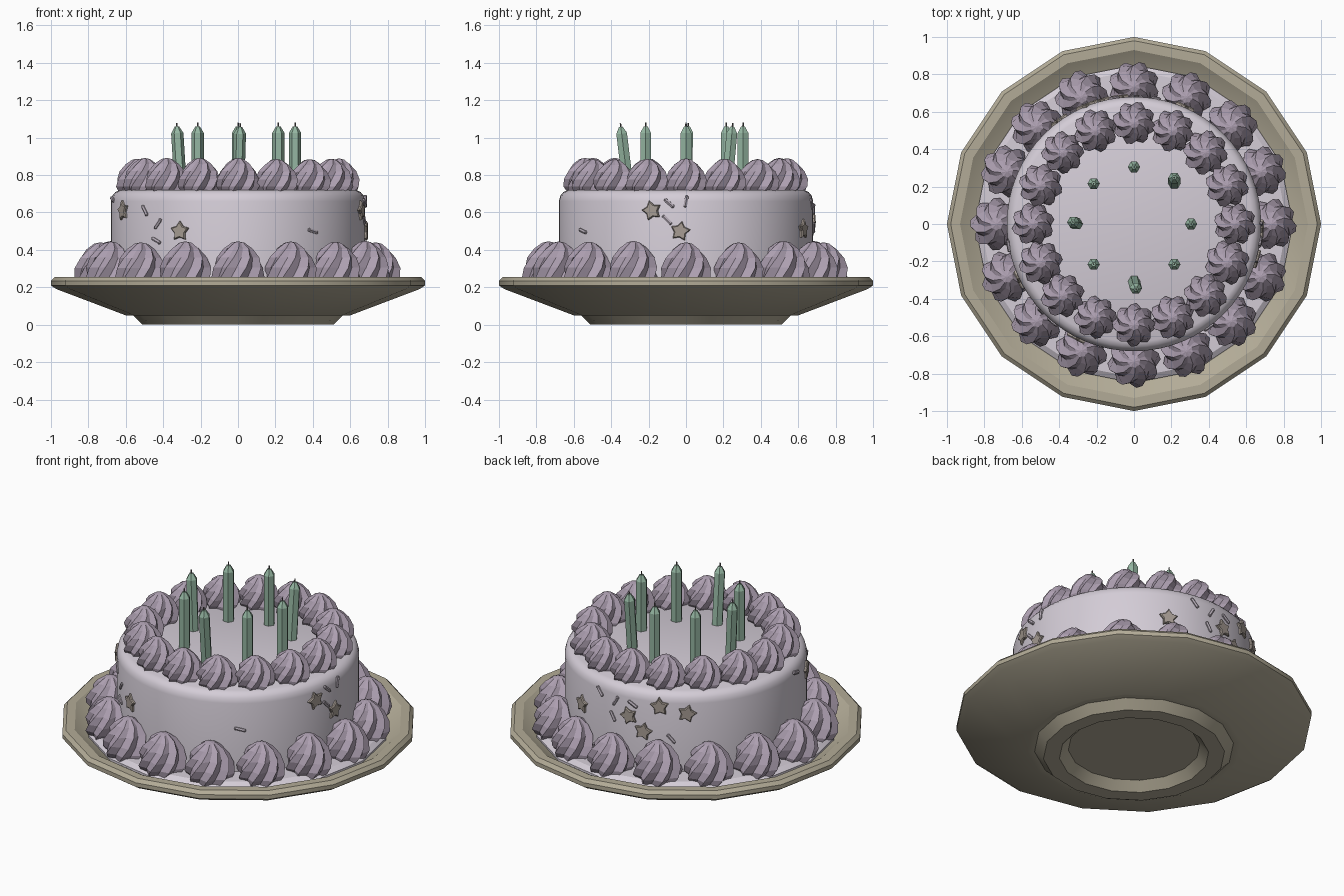
import bpy, bmesh, math, random
from math import cos, sin, pi, radians
from mathutils import Vector, Matrix

if "Cube" in bpy.data.objects:
    bpy.data.objects.remove(bpy.data.objects["Cube"])

random.seed(4)


def material(name, rgb):
    m = bpy.data.materials.new(name)
    m.diffuse_color = (*rgb, 1)
    m.use_nodes = True
    m.node_tree.nodes["Principled BSDF"].inputs["Base Color"].default_value = m.diffuse_color
    return m


ICING = material("pale_icing", (0.66, 0.61, 0.68))
CREAM = material("mauve_cream", (0.42, 0.35, 0.44))
PLATE = material("plate_olive", (0.45, 0.41, 0.31))
GREEN = material("candle_green", (0.30, 0.47, 0.36))
BROWN = material("star_brown", (0.38, 0.33, 0.29))
GREY = material("sprinkle_grey", (0.45, 0.40, 0.46))
DARK = material("wick_dark", (0.15, 0.14, 0.14))


def loft(bm, rings, mat=Matrix()):
    """Skin a stack of equal-length rings and cap both ends."""
    rows = [[bm.verts.new(mat @ Vector(p)) for p in ring] for ring in rings]
    n = len(rows[0])
    for a, b in zip(rows, rows[1:]):
        for i in range(n):
            j = (i + 1) % n
            bm.faces.new((a[i], a[j], b[j], b[i]))
    bm.faces.new(rows[0][::-1])
    bm.faces.new(rows[-1])


def circle(r, z, n):
    return [(r * cos(2 * pi * i / n), r * sin(2 * pi * i / n), z) for i in range(n)]


def finish(bm, name, mat, smooth=None):
    bmesh.ops.recalc_face_normals(bm, faces=bm.faces)
    me = bpy.data.meshes.new(name)
    bm.to_mesh(me)
    bm.free()
    ob = bpy.data.objects.new(name, me)
    bpy.context.collection.objects.link(ob)
    me.materials.append(mat)
    if smooth:
        bpy.ops.object.select_all(action='DESELECT')
        ob.select_set(True)
        bpy.context.view_layer.objects.active = ob
        bpy.ops.object.shade_smooth_by_angle(angle=radians(smooth))
    return ob


def lathe(name, profile, n, mat, smooth=None):
    bm = bmesh.new()
    loft(bm, [circle(r, z, n) for r, z in profile])
    return finish(bm, name, mat, smooth)


# 16-sided footed plate, from the recess underneath round to the dish
lathe("plate", [(0.37, 0.05), (0.42, 0.0), (0.51, 0.0), (0.56, 0.05), (0.60, 0.05),
                (0.97, 0.19), (1.0, 0.21), (1.0, 0.235), (0.98, 0.255), (0.93, 0.255),
                (0.83, 0.19), (0.60, 0.12)], 16, PLATE, 30)

# Icing base and cake body
lathe("icing_base", [(0.80, 0.14), (0.85, 0.19), (0.85, 0.215), (0.82, 0.235),
                     (0.66, 0.24)], 16, ICING, 30)
lathe("cake_body", [(0.68, 0.20), (0.68, 0.66), (0.672, 0.69), (0.655, 0.71),
                    (0.63, 0.72)], 64, ICING, 40)


# Twisted piped rosettes
def rosette(bm, x, y, z, r, h, turn):
    profile = [(0.86, 0), (1.0, 0.16), (0.98, 0.38), (0.82, 0.62), (0.55, 0.83),
               (0.25, 0.97), (0.04, 1.0)]
    rings = []
    for f, t in profile:
        ring = []
        for i in range(16):
            a = i * pi / 8 + turn + 1.1 * t
            d = r * f * (1.04 if i % 2 == 0 else 0.84)
            ring.append((d * cos(a), d * sin(a), h * t))
        rings.append(ring)
    loft(bm, rings, Matrix.Translation((x, y, z)))


def rosette_ring(name, ring_r, z, r, h):
    bm = bmesh.new()
    for k in range(16):
        a = k * pi / 8
        rosette(bm, ring_r * cos(a), ring_r * sin(a), z, r * random.uniform(0.97, 1.03),
                h * random.uniform(0.97, 1.02), random.uniform(0, pi / 4))
    finish(bm, name, CREAM)


rosette_ring("lower_rosettes", 0.735, 0.22, 0.133, 0.225)
rosette_ring("upper_rosettes", 0.54, 0.71, 0.112, 0.178)

# Six-sided candles with slight leans
candles, wicks = bmesh.new(), bmesh.new()
leans = [(0, 0), (0, 0.03), (0, 0), (0, 0), (-0.02, 0.01), (0, 0), (0.01, -0.04), (0, 0)]
for k, (lx, ly) in enumerate(leans):
    a = k * pi / 4
    axis = Vector((lx, ly, 0.33)).normalized()
    m = (Matrix.Translation((0.305 * cos(a), 0.305 * sin(a), 0.70))
         @ Vector((0, 0, 1)).rotation_difference(axis).to_matrix().to_4x4())
    loft(candles, [circle(0.033, 0, 6), circle(0.033, 0.325, 6), circle(0.012, 0.36, 6)], m)
    loft(wicks, [circle(0.005, 0.35, 5), circle(0.004, 0.38, 5)], m)
finish(candles, "candles", GREEN)
finish(wicks, "wicks", DARK)


# Decorations stuck to the side: local z points outward, local x tangential, local y up
def on_side(az, z, roll):
    a = radians(az)
    basis = Matrix(((-sin(a), 0, cos(a)), (cos(a), 0, sin(a)), (0, 1, 0))).to_4x4()
    return (Matrix.Translation((0.68 * cos(a), 0.68 * sin(a), z)) @ basis
            @ Matrix.Rotation(radians(roll), 4, 'Z'))


stars = bmesh.new()
for az, z, roll in [(-154, 0.61, 10), (-117, 0.5, 0), (-15.5, 0.61, 15), (-2.6, 0.5, -10),
                    (66.5, 0.51, 0), (97, 0.55, 20), (104.5, 0.47, -10), (112.5, 0.635, 5),
                    (125.5, 0.60, -15)]:
    ring = []
    for i in range(10):
        d = 0.055 if i % 2 == 0 else 0.033
        ring.append((d * cos(pi / 2 + i * pi / 5), d * sin(pi / 2 + i * pi / 5)))
    loft(stars, [[(x * s, y * s, h) for x, y in ring]
                 for s, h in ((1, -0.012), (1, 0.008), (0.85, 0.014))], on_side(az, z, roll))
finish(stars, "star_sprinkles", BROWN)

rods = bmesh.new()
for az, z, roll in [(-137, 0.61, -55), (-129, 0.54, 50), (-130, 0.45, -25), (-54, 0.5, -15),
                    (-7.6, 0.65, -40), (-8.5, 0.56, -45), (0, 0.66, 80), (80, 0.645, -50),
                    (89.6, 0.62, 60), (99, 0.625, -30), (88, 0.52, -60), (118, 0.44, -50),
                    (-170, 0.67, -15)]:
    m = on_side(az, z, roll) @ Matrix.Rotation(pi / 2, 4, 'Y')
    loft(rods, [circle(r, h, 6) for r, h in ((0.006, -0.033), (0.011, -0.027),
                                             (0.011, 0.027), (0.006, 0.033))], m)
finish(rods, "rod_sprinkles", GREY)
